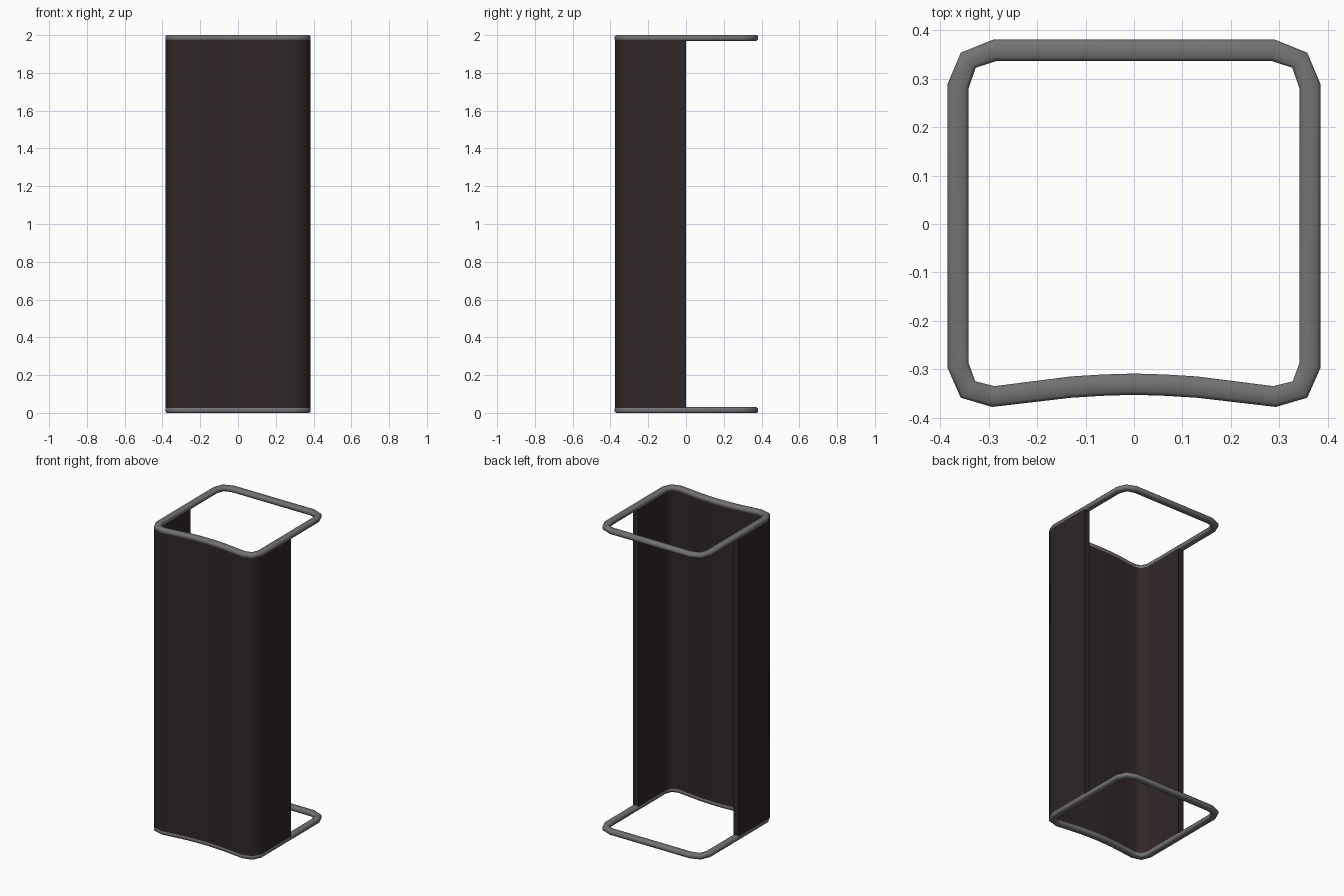
import bpy, bmesh

if "Cube" in bpy.data.objects:
    bpy.data.objects.remove(bpy.data.objects["Cube"])

# Right half of the plan outline, front centre to back: (outer x, y, inner x, y)
HALF = [(0, -.353, 0, -.309), (.065, -.355, .065, -.311), (.13, -.359, .13, -.315),
        (.293, -.378, .288, -.335), (.358, -.359, .328, -.325), (.385, -.298, .342, -.287),
        (.385, 0, .342, 0),
        (.385, .29, .342, .28), (.358, .354, .327, .323), (.291, .381, .284, .337)]


def mirrored(half):
    left = [(-a, b, -c, d) for a, b, c, d in half[1:]]
    return left[::-1] + half


def material(name, col):
    m = bpy.data.materials.new(name)
    m.diffuse_color = (*col, 1)
    m.use_nodes = True
    m.node_tree.nodes["Principled BSDF"].inputs["Base Color"].default_value = m.diffuse_color
    return m


def sweep(name, path, section, closed, mat, angle):
    """Section points are (t, z): t runs 0 = outer edge to 1 = inner edge."""
    bm = bmesh.new()
    rows = [[bm.verts.new((ox + (ix - ox) * t, oy + (iy - oy) * t, z)) for t, z in section]
            for ox, oy, ix, iy in path]
    n, m = len(rows), len(section)
    for i in range(n if closed else n - 1):
        a, b = rows[i], rows[(i + 1) % n]
        for j in range(m):
            k = (j + 1) % m
            bm.faces.new((a[j], b[j], b[k], a[k]))
    if not closed:
        bm.faces.new(rows[0])
        bm.faces.new(rows[-1][::-1])
    bmesh.ops.recalc_face_normals(bm, faces=bm.faces)
    me = bpy.data.meshes.new(name)
    bm.to_mesh(me)
    bm.free()
    me.materials.append(mat)
    ob = bpy.data.objects.new(name, me)
    bpy.context.collection.objects.link(ob)
    bpy.ops.object.select_all(action='DESELECT')
    ob.select_set(True)
    bpy.context.view_layer.objects.active = ob
    bpy.ops.object.shade_smooth_by_angle(angle=angle)
    return ob


grey = material("grey metal", (.17, .17, .17))
brown = material("dark brown panel", (.030, .020, .020))

# Top and bottom frame rings: slightly rounded bars
H = .03
for name, z in (("bottom_ring", 0), ("top_ring", 2 - H)):
    bar = [(0, z + .007), (.16, z), (.84, z), (1, z + .007),
           (1, z + H - .007), (.84, z + H), (.16, z + H), (0, z + H - .007)]
    sweep(name, mirrored(HALF), bar, True, grey, 1.05)

# Wraparound panel: front and front halves of the sides, inside the ring footprint
wall = [(.04, .008), (.96, .008), (.96, 1.992), (.04, 1.992)]
sweep("wraparound_panel", mirrored(HALF[:7]), wall, False, brown, 1.05)
